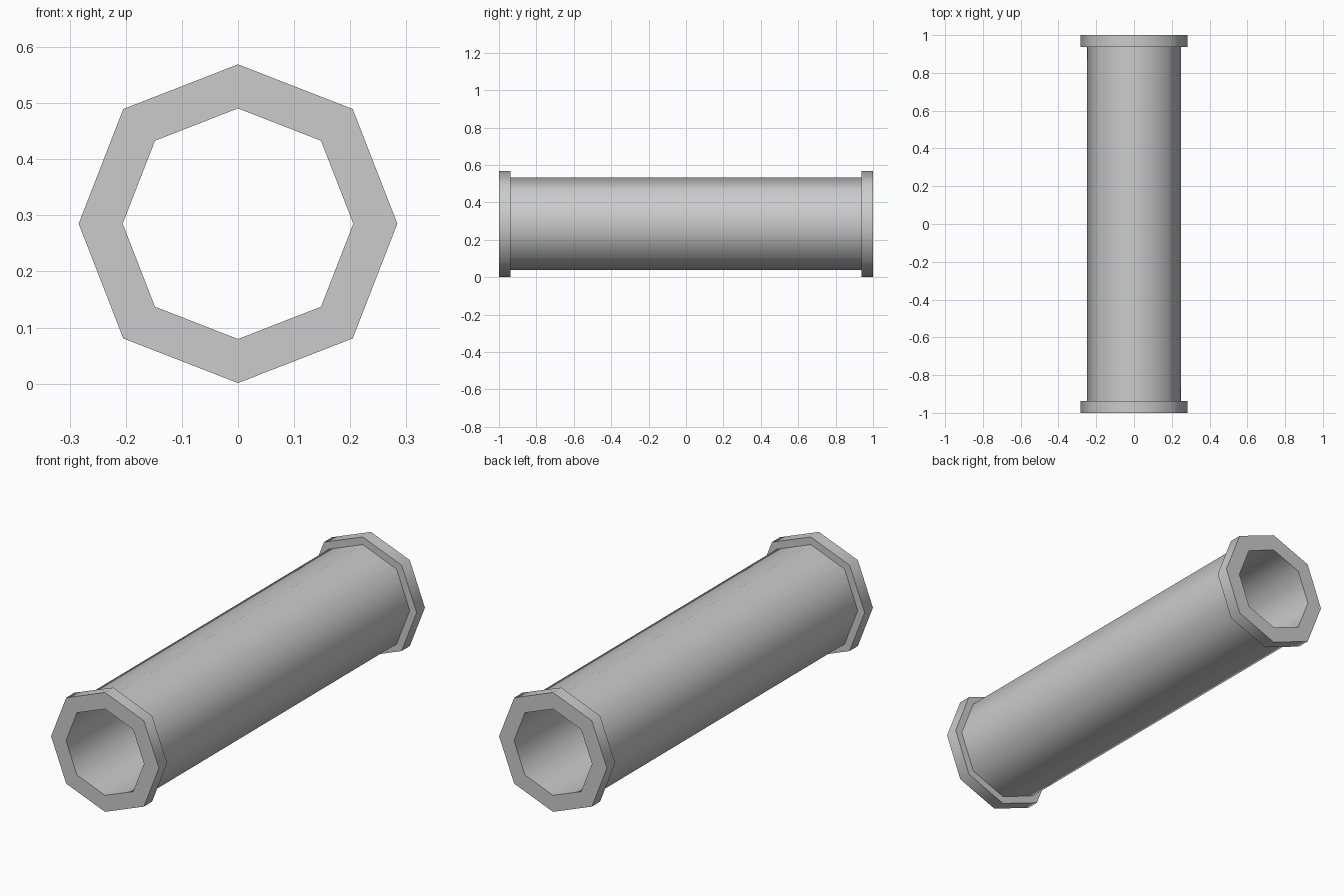
import bpy, bmesh, math

if "Cube" in bpy.data.objects:
    bpy.data.objects.remove(bpy.data.objects["Cube"])

SIDES = 8
CENTRE_Z = 0.285
DIAGONAL = 1.018  # diagonal corners sit slightly further out

R_BORE, R_PIPE, R_FLANGE = 0.2055, 0.2475, 0.284
Y_END, Y_FLANGE = 1.0, 0.938

# Closed wall section (radius, y): bore, end flange, pipe wall, end flange
section = [
    (R_BORE, -Y_END), (R_FLANGE, -Y_END), (R_FLANGE, -Y_FLANGE), (R_PIPE, -Y_FLANGE),
    (R_PIPE, Y_FLANGE), (R_FLANGE, Y_FLANGE), (R_FLANGE, Y_END), (R_BORE, Y_END),
]

# Sweep the section around the pipe axis
bm = bmesh.new()
rings = []
for i in range(SIDES):
    a = 2 * math.pi * i / SIDES
    k = DIAGONAL if i % 2 else 1.0
    rings.append([bm.verts.new((k * r * math.cos(a), y, CENTRE_Z + k * r * math.sin(a)))
                  for r, y in section])
n = len(section)
for i in range(SIDES):
    p, q = rings[i], rings[(i + 1) % SIDES]
    for j in range(n):
        m = (j + 1) % n
        bm.faces.new((p[j], p[m], q[m], q[j]))
bmesh.ops.recalc_face_normals(bm, faces=bm.faces)

mesh = bpy.data.meshes.new("flanged_pipe")
bm.to_mesh(mesh)
bm.free()
pipe = bpy.data.objects.new("flanged_pipe", mesh)
bpy.context.collection.objects.link(pipe)

# Round shading along the pipe, crisp flange rims
bpy.context.view_layer.objects.active = pipe
pipe.select_set(True)
bpy.ops.object.shade_smooth_by_angle(angle=math.radians(60))
